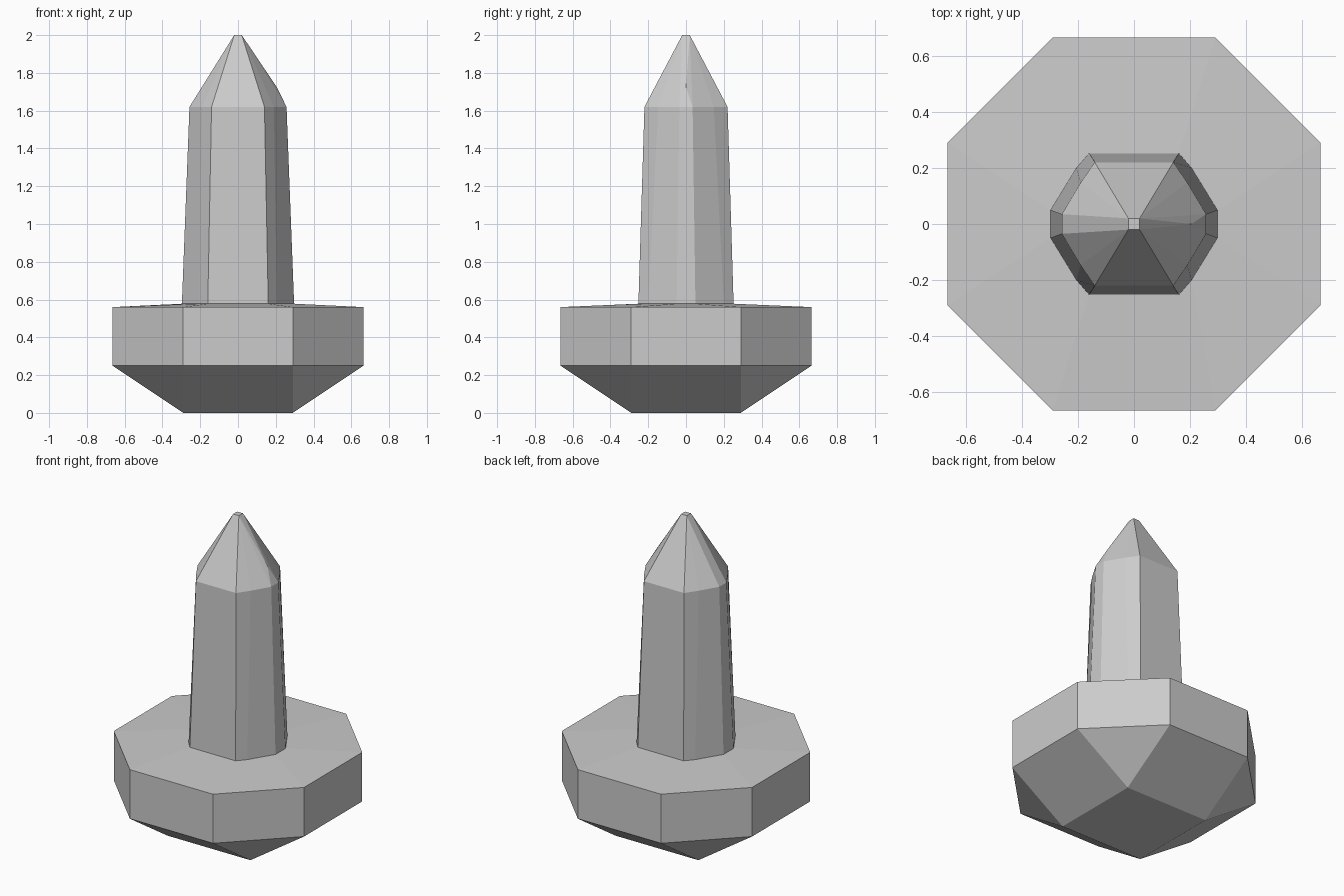
import bpy, bmesh

if "Cube" in bpy.data.objects:
    bpy.data.objects.remove(bpy.data.objects["Cube"])


def ring(quarter):
    """Mirror a first-quadrant outline into a full closed loop."""
    out = []
    for sx, sy in ((1, 1), (-1, 1), (-1, -1), (1, -1)):
        pts = quarter if sx * sy > 0 else quarter[::-1]
        out += [(sx * x, sy * y) for x, y in pts]
    return out


def loft(name, sections, cap_bottom=False, cap_top=False, bulge=None):
    """Skin a stack of (z, quarter outline) sections; bulge pokes the upper +x facet."""
    bm = bmesh.new()
    rings = [[bm.verts.new((x, y, z)) for x, y in ring(q)] for z, q in sections]
    n = len(rings[0])
    for low, high in zip(rings, rings[1:]):
        for i in range(n):
            j = (i + 1) % n
            last = bm.faces.new((low[i], low[j], high[j], high[i]))
    if bulge:
        bmesh.ops.poke(bm, faces=[last])["verts"][0].co = bulge
    if cap_bottom:
        bm.faces.new(rings[0][::-1])
    if cap_top:
        bm.faces.new(rings[-1])
    bmesh.ops.remove_doubles(bm, verts=bm.verts, dist=0.0005)
    bmesh.ops.recalc_face_normals(bm, faces=bm.faces)
    mesh = bpy.data.meshes.new(name)
    bm.to_mesh(mesh)
    bm.free()
    obj = bpy.data.objects.new(name, mesh)
    bpy.context.collection.objects.link(obj)
    return obj


# Shared outlines: square foot, octagonal rim, faceted shaft root
foot = [(0.29, 0.29)] * 3
rim = [(0.665, 0.29), (0.29, 0.665), (0.29, 0.665)]
root = [(0.297, 0.05), (0.205, 0.2), (0.16, 0.252)]

# Octagonal base, chamfered to a square foot, with a gently raised top
loft("base", [(0, foot), (0.25, rim), (0.56, rim), (0.578, root)], cap_bottom=True)

# Tapered crystal shaft with a pointed tip
shoulder = [(0.257, 0.035), (0.19, 0.147), (0.14, 0.22)]
tip = [(0.02, 0.02)] * 3
loft("crystal", [(0.578, root), (1.62, shoulder), (2.0, tip)],
     cap_top=True, bulge=(0.205, 0, 1.725))
